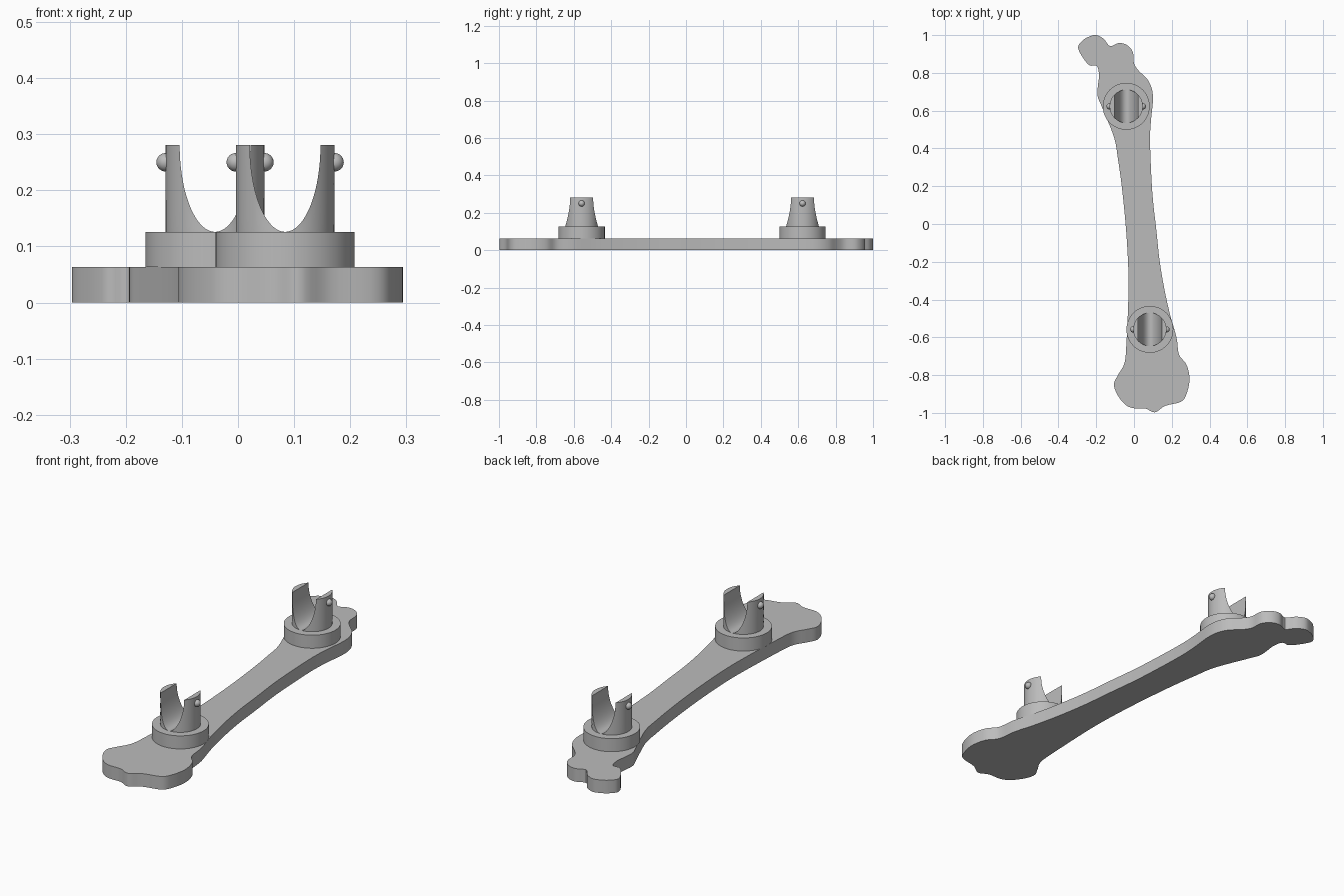
import bpy
import bmesh
from math import acos, cos, pi, sin
from mathutils import Matrix, Vector

PLATE_TOP = 0.063
COLLAR_TOP = 0.126
PRONG_TOP = 0.281
COLLAR_RADIUS = 0.124
PRONG_RADIUS = 0.088
SLOT_HALF_WIDTH = 0.063
NUB_RADIUS = 0.0165
NUB_HEIGHT = 0.25

# Plate outline, clockwise from the hooked tip
OUTLINE = [
    (-.2, 1), (-.16, .98), (-.127, .942), (-.08, .958), (-.037, .947),
    (-.006, .91), (0, .85), (.026, .81), (.07, .767), (.095, .714),
    (.1, .65), (.09, .55), (.085, .45), (.09, .29), (.1, .13),
    (.118, -.03), (.135, -.19), (.16, -.34), (.19, -.476), (.225, -.6),
    (.238, -.69), (.278, -.745), (.294, -.82), (.28, -.894), (.25, -.94),
    (.165, -.963), (.11, -.997), (.06, -.977), (-.005, -.975),
    (-.05, -.953), (-.09, -.9), (-.106, -.847), (-.085, -.8),
    (-.05, -.735), (-.04, -.63), (-.03, -.4), (-.03, -.24), (-.042, -.03),
    (-.063, .185), (-.085, .344), (-.106, .46), (-.17, .62),
    (-.193, .68), (-.19, .74), (-.185, .79), (-.197, .837), (-.235, .84),
    (-.27, .88), (-.296, .935), (-.27, .973), (-.235, .993),
]
# Centres of the two holders
HOLDERS = {"rear": (-0.041, 0.623), "front": (0.084, -0.558)}

default_cube = bpy.data.objects.get("Cube")
if default_cube:
    bpy.data.objects.remove(default_cube, do_unlink=True)

grey = bpy.data.materials.new("plain grey")
grey.use_nodes = True
grey.diffuse_color = (0.5, 0.5, 0.5, 1)
shader = next(n for n in grey.node_tree.nodes if n.type == "BSDF_PRINCIPLED")
shader.inputs["Base Color"].default_value = grey.diffuse_color


def make_object(name, bm, location=(0, 0, 0)):
    """Turn a bmesh into a smooth-shaded object that keeps its sharp edges."""
    bmesh.ops.recalc_face_normals(bm, faces=bm.faces)
    mesh = bpy.data.meshes.new(name)
    bm.to_mesh(mesh)
    bm.free()
    mesh.materials.append(grey)
    obj = bpy.data.objects.new(name, mesh)
    obj.location = location
    bpy.context.collection.objects.link(obj)
    bpy.ops.object.select_all(action="DESELECT")
    obj.select_set(True)
    bpy.context.view_layer.objects.active = obj
    bpy.ops.object.shade_smooth_by_angle()
    return obj


def loft(bm, rings):
    """Skin a stack of closed rings and cap both ends."""
    loops = [[bm.verts.new(p) for p in ring] for ring in rings]
    for low, high in zip(loops, loops[1:]):
        for i in range(len(low)):
            bm.faces.new((low[i - 1], low[i], high[i], high[i - 1]))
    bm.faces.new(loops[0])
    bm.faces.new(loops[-1])


def smooth_loop(points, steps):
    """Closed Catmull-Rom curve through the points."""
    pts = [Vector(p) for p in points]
    result = []
    for i in range(len(pts)):
        a, b, c, d = (pts[(i + k) % len(pts)] for k in range(-1, 3))
        for s in range(steps):
            t = s / steps
            result.append(b + t * (c - a) / 2
                          + t * t * (a - 2.5 * b + 2 * c - d / 2)
                          + t ** 3 * (3 * (b - c) + d - a) / 2)
    return result


def circle(radius, z, sides=64):
    return [(radius * cos(2 * pi * i / sides),
             radius * sin(2 * pi * i / sides), z) for i in range(sides)]


def prong_section(angle, side, segments=20):
    """Circle segment left beside an elliptical slot, at one slot angle."""
    z = PRONG_TOP - (PRONG_TOP - COLLAR_TOP) * sin(angle)
    half_arc = acos(SLOT_HALF_WIDTH * cos(angle) / PRONG_RADIUS)
    arc = [half_arc * (2 * i / segments - 1) for i in range(segments + 1)]
    return [(side * PRONG_RADIUS * cos(a), PRONG_RADIUS * sin(a), z)
            for a in arc]


# Flat bone-shaped plate
bm = bmesh.new()
outline = smooth_loop(OUTLINE, 5)
loft(bm, [[(p.x, p.y, z) for p in outline] for z in (0, PLATE_TOP)])
make_object("plate", bm)

for place, (x, y) in HOLDERS.items():
    # Round collar under the prongs
    bm = bmesh.new()
    loft(bm, [circle(COLLAR_RADIUS, z) for z in (PLATE_TOP, COLLAR_TOP)])
    make_object(place + "_collar", bm, (x, y, 0))

    for label, side in (("left", 1), ("right", -1)):
        # Upright prong, its inner face following the slot
        bm = bmesh.new()
        levels = 24
        loft(bm, [prong_section(pi / 2 * k / levels, side)
                  for k in range(levels + 1)])
        make_object(f"{place}_{label}_prong", bm, (x, y, 0))

        # Round nub on the outside of the prong
        bm = bmesh.new()
        bmesh.ops.create_uvsphere(bm, u_segments=24, v_segments=12,
                                  radius=NUB_RADIUS, matrix=Matrix())
        make_object(f"{place}_{label}_nub", bm,
                    (x + side * PRONG_RADIUS, y, NUB_HEIGHT))
